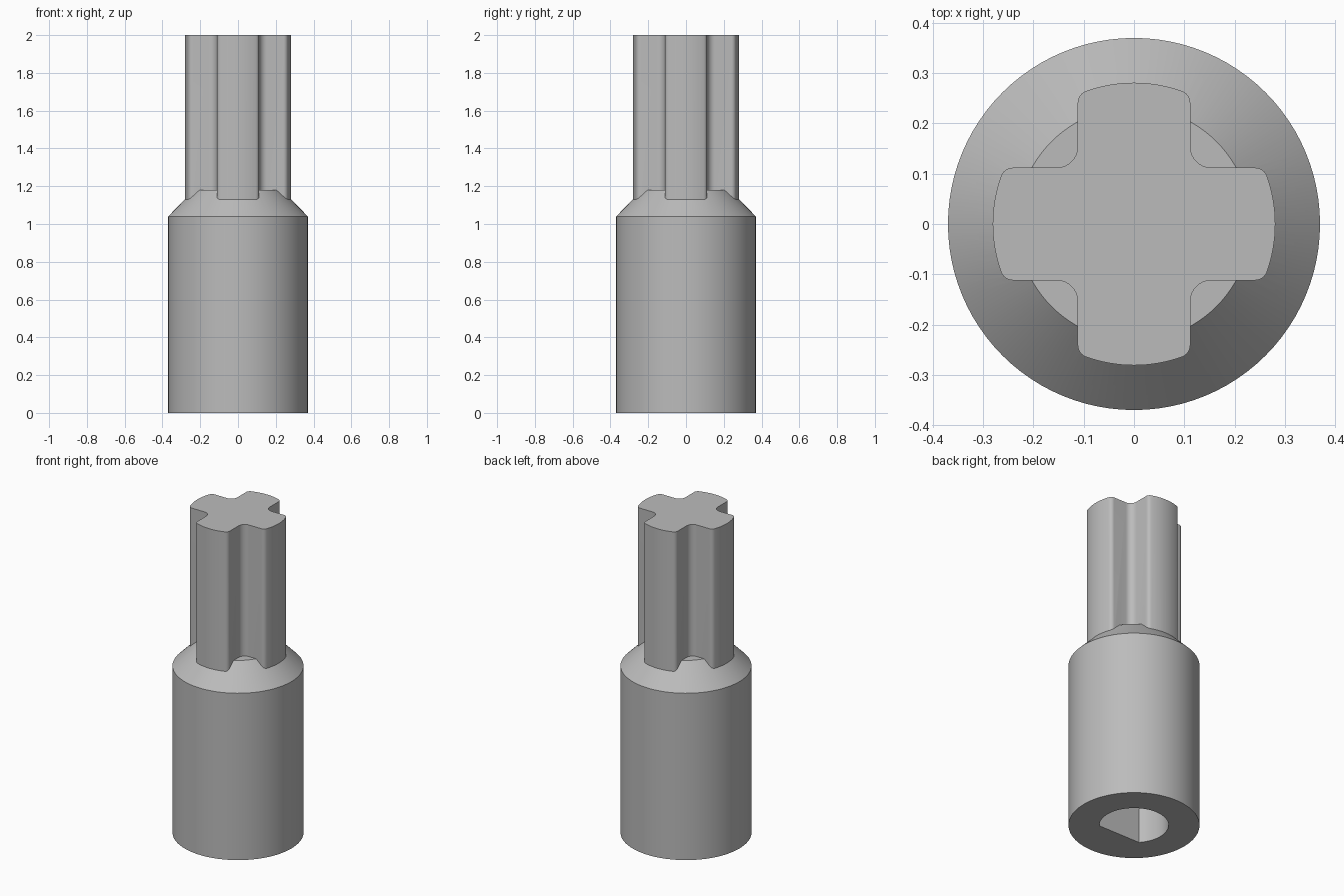
import bpy, bmesh
from math import sin, cos, pi, atan2, asin, sqrt

old = bpy.data.objects.get("Cube")
if old:
    bpy.data.objects.remove(old, do_unlink=True)

grey = bpy.data.materials.new("plain grey")
grey.use_nodes = True
grey.diffuse_color = (0.5, 0.5, 0.5, 1)
grey.node_tree.nodes["Principled BSDF"].inputs["Base Color"].default_value = grey.diffuse_color


def arc(cx, cy, r, start, end, steps):
    angles = [start + (end - start) * i / steps for i in range(steps + 1)]
    return [(cx + r * cos(a), cy + r * sin(a)) for a in angles]


def circle(r, steps=96):
    return arc(0, 0, r, 0, 2 * pi, steps)[:-1]


def loft(name, sections):
    """Closed solid through (z, outline) sections of equal point count."""
    bm = bmesh.new()
    rings = [[bm.verts.new((x, y, z)) for x, y in pts] for z, pts in sections]
    count = len(rings[0])
    for low, high in zip(rings, rings[1:]):
        for i in range(count):
            j = (i + 1) % count
            bm.faces.new((low[i], low[j], high[j], high[i]))
    bm.faces.new(rings[0][::-1])
    bm.faces.new(rings[-1])
    mesh = bpy.data.meshes.new(name)
    bm.to_mesh(mesh)
    bm.free()
    mesh.materials.append(grey)
    obj = bpy.data.objects.new(name, mesh)
    bpy.context.collection.objects.link(obj)
    return obj


def combine(target, tool, operation):
    mod = target.modifiers.new(operation.lower(), 'BOOLEAN')
    mod.operation, mod.object, mod.solver = operation, tool, 'EXACT'
    bpy.context.view_layer.objects.active = target
    bpy.ops.object.modifier_apply(modifier=mod.name)
    bpy.data.objects.remove(tool, do_unlink=True)


def cross_outline(radius, half, tip_fillet, root_fillet):
    """Four round-ended arms with filleted tips and roots."""
    cy = half - tip_fillet
    cx = sqrt((radius - tip_fillet) ** 2 - cy ** 2)
    a = atan2(cy, cx)
    root = half + root_fillet
    arm = arc(cx, -cy, tip_fillet, -pi / 2, -a, 6)
    arm += arc(0, 0, radius, -a, a, 16)[1:-1]
    arm += arc(cx, cy, tip_fillet, a, pi / 2, 6)
    arm += arc(root, root, root_fillet, 1.5 * pi, pi, 8)
    outline = []
    for _ in range(4):
        outline += arm
        arm = [(-y, x) for x, y in arm]
    return outline


# Round body with a chamfered shoulder
body = loft("splined_shaft_adapter",
            [(0, circle(0.37)), (1.04, circle(0.37)), (1.18, circle(0.232))])

# Cross-shaped shank rising from the shoulder
cross = cross_outline(0.281, 0.112, 0.025, 0.042)
shank = loft("cross_shank", [(1.1, cross), (2.0, cross)])
combine(body, shank, 'UNION')

# D-shaped socket in the underside, flat towards the front
flat = asin(0.13 / 0.195)
d_shape = arc(0, 0, 0.195, -flat, pi + flat, 64)
socket = loft("socket_cutter", [(-0.1, d_shape), (0.8, d_shape)])
combine(body, socket, 'DIFFERENCE')

# Smooth the round walls, keep edges sharp
bpy.ops.object.select_all(action='DESELECT')
body.select_set(True)
bpy.context.view_layer.objects.active = body
bpy.ops.object.shade_smooth_by_angle(angle=pi / 6)
